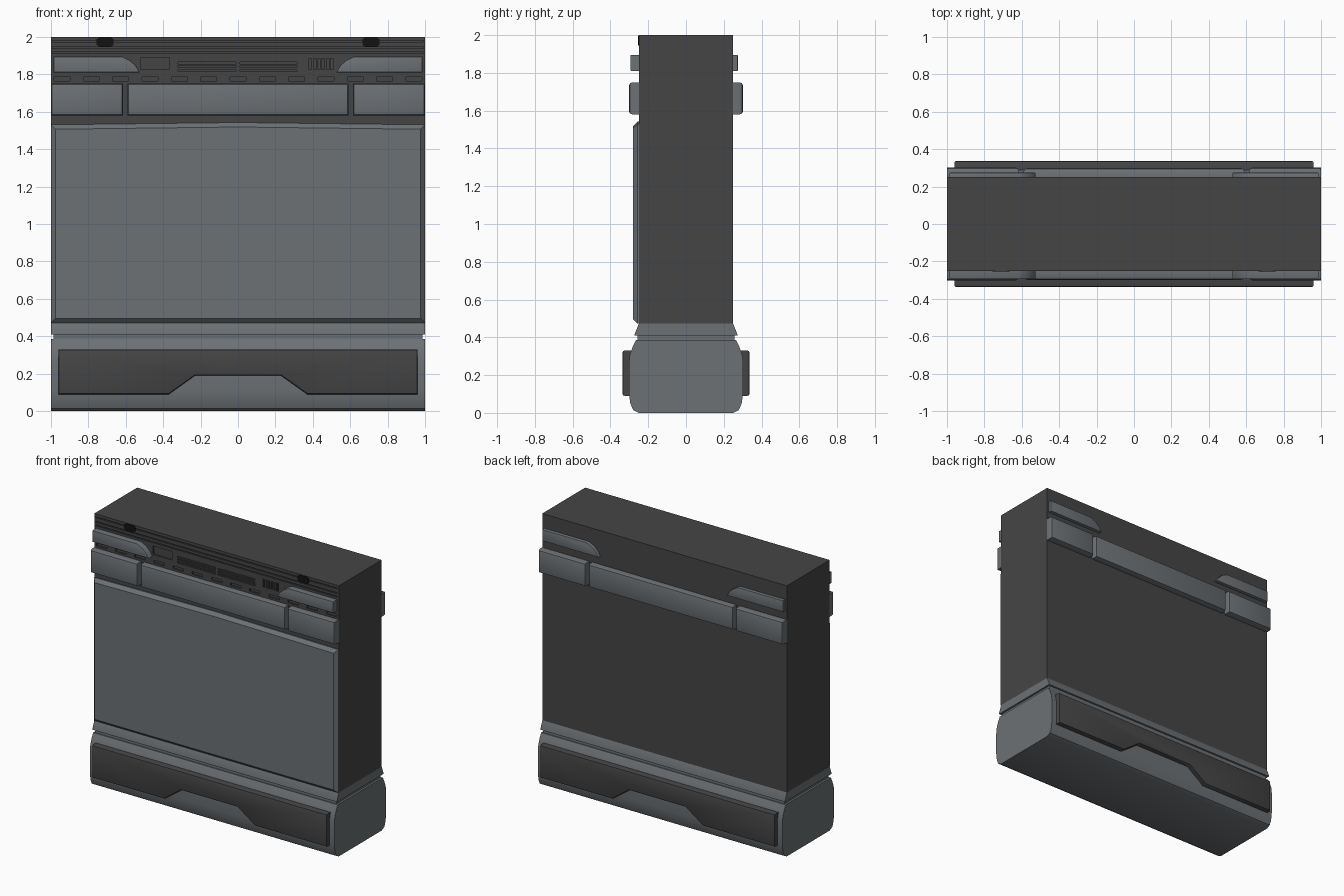
import bpy, bmesh

if "Cube" in bpy.data.objects:
    bpy.data.objects.remove(bpy.data.objects["Cube"])


def material(name, r, g, b):
    m = bpy.data.materials.new(name)
    m.diffuse_color = (r, g, b, 1)
    m.use_nodes = True
    m.node_tree.nodes["Principled BSDF"].inputs["Base Color"].default_value = m.diffuse_color
    return m


DARK = material("dark_grey", 0.06, 0.06, 0.06)
STEEL = material("steel_grey", 0.15, 0.165, 0.178)
BLACK = material("black", 0.006, 0.006, 0.006)


def finish(name, bm, mat, smooth=True):
    bmesh.ops.recalc_face_normals(bm, faces=bm.faces)
    me = bpy.data.meshes.new(name)
    bm.to_mesh(me)
    bm.free()
    ob = bpy.data.objects.new(name, me)
    bpy.context.collection.objects.link(ob)
    me.materials.append(mat)
    if smooth:
        bpy.ops.object.select_all(action='DESELECT')
        ob.select_set(True)
        bpy.context.view_layer.objects.active = ob
        bpy.ops.object.shade_smooth_by_angle(angle=0.6)
    return ob


def loft(bm, ring_a, ring_b):
    """Closed solid between two matching outlines; returns the end cap."""
    a = [bm.verts.new(p) for p in ring_a]
    b = [bm.verts.new(p) for p in ring_b]
    n = len(a)
    for i in range(n):
        j = (i + 1) % n
        bm.faces.new((a[i], a[j], b[j], b[i]))
    bm.faces.new(a)
    return bm.faces.new(b)


def plate(name, outline, y0, y1, mat, bevel=0.012, segments=2):
    """Outline in x/z, raised from y0 to y1 with a rounded outer rim."""
    bm = bmesh.new()
    cap = loft(bm, [(x, y0, z) for x, z in outline], [(x, y1, z) for x, z in outline])
    bmesh.ops.recalc_face_normals(bm, faces=bm.faces)
    if bevel:
        bmesh.ops.bevel(bm, geom=list(cap.edges), offset=bevel, segments=segments,
                        profile=0.5, affect='EDGES')
    return finish(name, bm, mat)


def sweep(name, half, x, mat):
    """Symmetric y/z half profile extended across the width."""
    prof = half + [(-y, z) for y, z in reversed(half)]
    bm = bmesh.new()
    loft(bm, [(-x, y, z) for y, z in prof], [(x, y, z) for y, z in prof])
    return finish(name, bm, mat)


def rect(x0, x1, z0, z1):
    return [(x0, z0), (x1, z0), (x1, z1), (x0, z1)]


def flip(outline):
    return [(-x, z) for x, z in outline]


# Base, groove and sloped collar
sweep("base", [(.25, 0), (.28, .015), (.295, .05), (.303, .11), (.303, .26),
               (.297, .31), (.282, .35), (.264, .386)], 1.0, STEEL)
sweep("base_groove", [(.258, .38), (.258, .415)], .985, STEEL)
sweep("collar", [(.272, .41), (.272, .417), (.25, .472)], 1.0, STEEL)

# Main body with recessed vents on the front
body = sweep("body", [(.25, .472), (.25, 2.0)], 1.0, DARK)

slots = [(-.99, .99, z, z + .007) for z in (1.912, 1.938, 1.972)]        # long grooves
slots += [(x - .043, x + .043, 1.765, 1.785)
          for x in (-.94 + i * 1.88 / 12 for i in range(13))]            # dashes
for x0, x1 in ((-.32, -.01), (.01, .315)):                               # centre vents
    slots += [(x0, x1, z, z + .011) for z in (1.815, 1.835, 1.855)]
slots += [(.38 + i * .023, .393 + i * .023, 1.825, 1.885) for i in range(6)]
slots += [(-.52, -.365, 1.825, 1.888)]                                   # small hatch
bm = bmesh.new()
for s in slots:
    o = rect(*s)
    loft(bm, [(x, -.27, z) for x, z in o], [(x, -.24, z) for x, z in o])
cutter = finish("vent_cutter", bm, DARK, smooth=False)
cutter.hide_render = True
cutter.hide_set(True)
mod = body.modifiers.new("vents", 'BOOLEAN')
mod.object = cutter
mod.operation = 'DIFFERENCE'
mod.solver = 'EXACT'

# Large front panel with a slightly peaked top
plate("front_panel", [(-1, .472), (1, .472), (1, 1.53), (0, 1.542), (-1, 1.53)],
      -.25, -.28, STEEL, bevel=.024, segments=1)

# Parts repeated on front and back
fin = [(-.985, 1.81), (-.525, 1.81), (-.545, 1.845), (-.575, 1.873), (-.62, 1.895), (-.985, 1.895)]
handle = [(-.96, .09), (-.37, .09), (-.23, .19), (.23, .19), (.37, .09), (.96, .09),
          (.96, .33), (-.96, .33)]
for side, s in (("front", -1), ("back", 1)):
    plate(side + "_handle_panel", handle, s * .28, s * .337, DARK)
    plate(side + "_middle_pad", rect(-.59, .59, 1.58, 1.75), s * .25, s * .298, STEEL, .018)
    outer = rect(-1, -.615, 1.58, 1.75)
    fin_y = .295 if s < 0 else .275
    for end, f in (("left", lambda o: o), ("right", flip)):
        plate(f"{side}_{end}_pad", f(outer), s * .25, s * .302, STEEL, .018)
        plate(f"{side}_{end}_fin", f(fin), s * .25, s * fin_y, STEEL, .006)

# Black latches near the top of the front
latch = [(-.74, 1.945), (-.68, 1.945), (-.665, 1.957), (-.665, 1.987), (-.68, 1.998),
         (-.74, 1.998), (-.755, 1.987), (-.755, 1.957)]
plate("left_latch", latch, -.235, -.254, BLACK, 0)
plate("right_latch", flip(latch), -.235, -.254, BLACK, 0)
